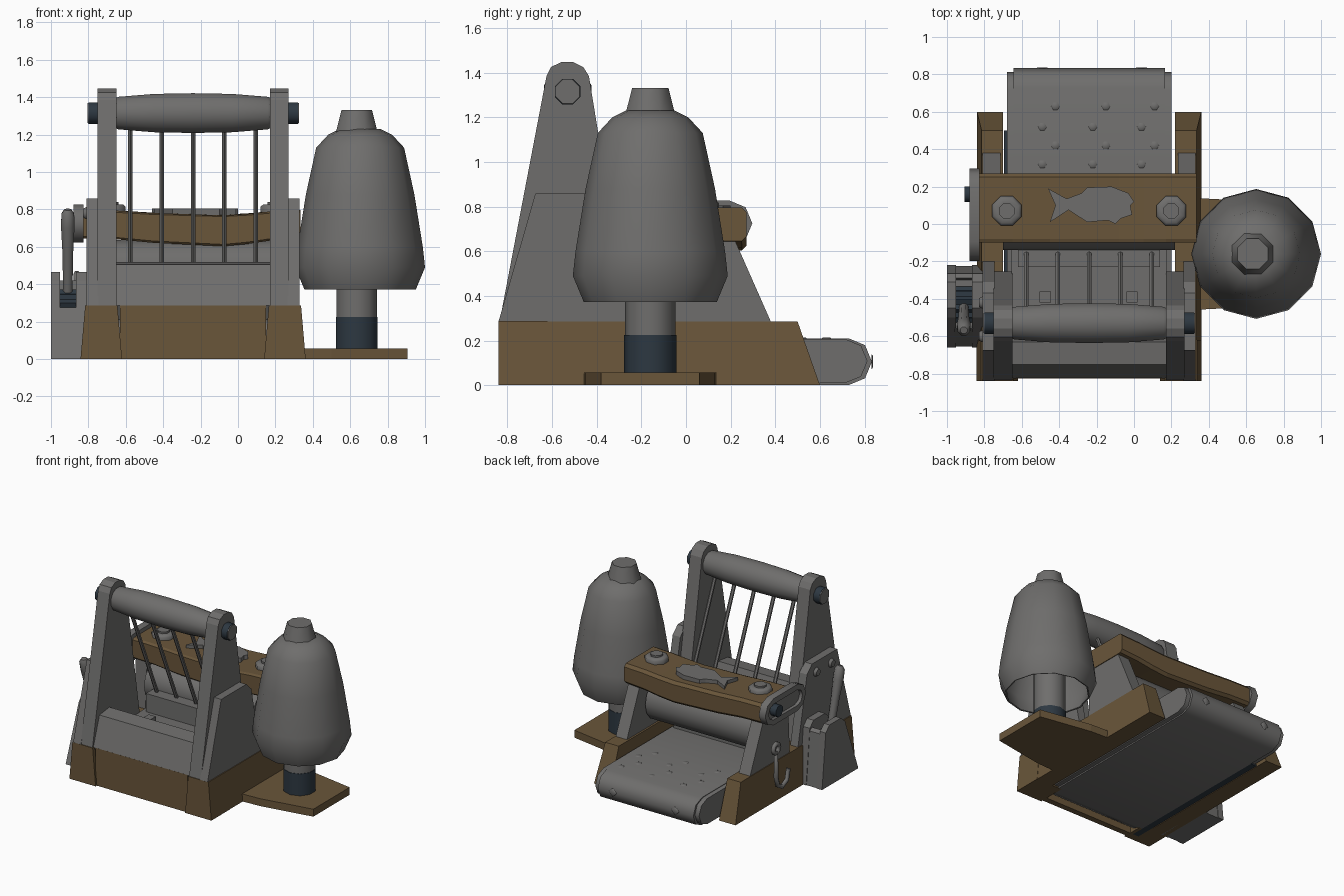
import bpy, bmesh, math
from mathutils import Vector, Matrix

cube = bpy.data.objects.get("Cube")
if cube:
    bpy.data.objects.remove(cube, do_unlink=True)


def material(name, rgb):
    m = bpy.data.materials.new(name)
    m.use_nodes = True
    m.diffuse_color = (*rgb, 1)
    m.node_tree.nodes["Principled BSDF"].inputs["Base Color"].default_value = (*rgb, 1)
    return m


METAL = material("grey metal", (0.158, 0.155, 0.151))
WOOD = material("brown wood", (0.142, 0.092, 0.042))
DARK = material("dark blue steel", (0.026, 0.039, 0.053))
smooth_parts = []


def finish(name, bm, mat, smooth=False):
    bmesh.ops.recalc_face_normals(bm, faces=bm.faces)
    me = bpy.data.meshes.new(name)
    bm.to_mesh(me)
    bm.free()
    me.materials.append(mat)
    ob = bpy.data.objects.new(name, me)
    bpy.context.collection.objects.link(ob)
    if smooth:
        smooth_parts.append(ob)
    return ob


def loft(name, rings, mat, smooth=False):
    """Skin a list of equal-length point rings and cap both ends."""
    bm = bmesh.new()
    vs = [[bm.verts.new(p) for p in ring] for ring in rings]
    n = len(vs[0])
    for a, b in zip(vs, vs[1:]):
        for i in range(n):
            bm.faces.new((a[i], a[(i + 1) % n], b[(i + 1) % n], b[i]))
    bm.faces.new(vs[0][::-1])
    bm.faces.new(vs[-1])
    return finish(name, bm, mat, smooth)


def prism(name, pts, axis, lo, hi, mat, smooth=False):
    """Extrude a 2D outline along x (y,z) or z (x,y)."""
    put = {"x": lambda p, t: (t, p[0], p[1]),
           "z": lambda p, t: (p[0], p[1], t)}[axis]
    return loft(name, [[put(p, t) for p in pts] for t in (lo, hi)], mat, smooth)


def box(name, x, y, z, mat):
    return prism(name, [(x[0], y[0]), (x[1], y[0]), (x[1], y[1]), (x[0], y[1])], "z", *z, mat)


def lathe(name, profile, n, loc, direction, mat, turn=0.5):
    """Spin (radius, distance) pairs round a direction through loc."""
    rot = Vector((0, 0, 1)).rotation_difference(Vector(direction)).to_matrix().to_4x4()
    m = Matrix.Translation(loc) @ rot
    ang = [2 * math.pi * (i + turn) / n for i in range(n)]
    rings = [[m @ Vector((r * math.cos(a), r * math.sin(a), d)) for a in ang] for r, d in profile]
    return loft(name, rings, mat, True)


def rod(name, a, b, r, n, mat):
    d = Vector(b) - Vector(a)
    return lathe(name, [(r, 0), (r, d.length)], n, a, d.normalized(), mat)


def stadium(y0, y1, z, r, seg=4):
    pts = [(y1 + r * math.cos(a), z + r * math.sin(a))
           for a in [math.pi * (i / seg - 0.5) for i in range(seg + 1)]]
    return pts + [(y0 + y1 - y, 2 * z - zz) for y, zz in pts]


CX = -0.24  # middle plane of the press frame

# Wooden base, frame plates and roller arms, repeated on each side
for side, s in (("right", -1), ("left", 1)):
    def X(d):
        return CX + s * d

    rail = prism(side + "_base_rail", [(-0.84, 0), (0.60, 0), (0.50, 0.285), (-0.84, 0.285)],
                 "x", X(0.46), X(0.60), WOOD)
    post = prism(side + "_front_post", [(-0.84, 0), (-0.62, 0), (-0.62, 0.287), (-0.84, 0.287)],
                 "x", X(0.38), X(0.602), WOOD)
    for v in list(rail.data.vertices) + list(post.data.vertices):
        if v.co.z > 0.2:
            v.co.x += 0.025 * s if abs(v.co.x - CX) < 0.4 else (-0.025 * s if abs(v.co.x - CX) > 0.5 else 0)
    prism(side + "_roller_arm", [(-0.835, 0.285), (-0.255, 0.285), (-0.435, 1.385), (-0.46, 1.425), (-0.505, 1.447),
                                 (-0.56, 1.447), (-0.605, 1.425), (-0.625, 1.385)], "x", X(0.41), X(0.51), METAL)
    prism(side + "_outer_plate", [(-0.84, 0.285), (-0.20, 0.285), (-0.31, 0.80), (-0.37, 0.858),
                                  (-0.675, 0.858)], "x", X(0.505), X(0.57), METAL)
    prism(side + "_beam_support", [(-0.10, 0.285), (0.38, 0.285), (0.21, 0.67), (-0.08, 0.67)],
          "x", X(0.475), X(0.57), METAL)
    # Bolt on top of the beam
    lathe(side + "_beam_bolt", [(0.085, 0), (0.085, 0.03), (0.07, 0.042), (0.045, 0.042), (0.045, 0.055)],
          8, (X(0.44), 0.07, 0.785), (0, 0, 1), METAL)
    # Conveyor side plate and grey cap on the roller axle
    prism(side + "_conveyor_plate", stadium(-0.65, 0.715, 0.108, 0.098), "x", X(0.40), X(0.44), METAL, True)
    lathe(side + "_axle_cap", [(0.06, 0), (0.058, 0.006)], 8, (X(0.559), -0.53, 1.315), (s, 0, 0), METAL)

# Dark runner under the conveyor edge
box("under_runner", (-0.695, -0.645), (-0.78, 0.50), (0, 0.012), DARK)

# Bolts on the lever side only
for k, y in enumerate((-0.60, -0.42)):
    lathe(f"plate_bolt_{k}", [(0.035, 0), (0.025, 0.02)], 8, (-0.81, y, 0.78), (-1, 0, 0), METAL)

box("front_board", (-0.63, 0.15), (-0.825, -0.78), (0, 0.287), WOOD)

# Sloping front housing with the tray behind it
prism("front_housing", [(-0.825, 0.285), (-0.75, 0.505), (-0.63, 0.52), (-0.57, 0.34), (-0.10, 0.34),
                        (-0.10, 0.21), (-0.78, 0.21)], "x", -0.655, 0.175, METAL)
for k, x in enumerate((-0.475, -0.01)):
    box(f"tray_block_{k}", (x - 0.03, x + 0.03), (-0.42, -0.36), (0.34, 0.40), METAL)

# Top roller, axle and the row of rods
lathe("top_roller", [(0.085, 0), (0.09, 0.01), (0.106, 0.20), (0.11, 0.41), (0.106, 0.62), (0.09, 0.81), (0.085, 0.82)],
      12, (-0.65, -0.53, 1.315), (1, 0, 0), METAL)
rod("roller_axle", (-0.80, -0.53, 1.315), (0.32, -0.53, 1.315), 0.062, 8, DARK)
for k in range(5):
    x = -0.575 + 0.1675 * k
    rod(f"tension_rod_{k}", (x, -0.50, 1.27), (x, -0.15, 0.45), 0.014, 6, METAL)
box("rod_bar", (-0.62, 0.14), (-0.23, -0.13), (0.34, 0.48), METAL)

# Drum under the beam
rod("press_drum", (-0.70, 0.02, 0.48), (0.22, 0.02, 0.48), 0.16, 14, METAL)

# Worn wooden beam, sagging in the middle
rings = []
for x, sag in ((-0.83, 0), (-0.65, 0.005), (-0.45, 0.024), (-0.08, 0.042), (0.05, 0.03), (0.17, 0.012), (0.335, 0)):
    rings.append([(x, y, z - k * sag) for y, z, k in (
        (-0.10, 0.655, 1), (-0.09, 0.645, 1), (0.25, 0.645, 1), (0.27, 0.665, 1),
        (0.27, 0.775, 0.6), (0.25, 0.797, 0.6), (-0.08, 0.797, 0.7), (-0.10, 0.787, 0.6))])
loft("wooden_beam", rings, WOOD)
fish = [(-0.46, 0.19), (-0.36, 0.135), (-0.28, 0.165), (-0.25, 0.195), (-0.12, 0.20), (-0.03, 0.165), (0, 0.12),
        (-0.02, 0.10), (-0.01, 0.05), (-0.07, 0.03), (-0.10, 0), (-0.14, 0.02), (-0.25, 0.01), (-0.35, 0.075),
        (-0.45, 0.01), (-0.42, 0.10)]
prism("fish_plate", fish, "z", 0.765, 0.806, METAL)

# Slotted link on the beam end
prism("link_plate", stadium(-0.095, 0.195, 0.725, 0.102), "x", -0.855, -0.825, METAL, True)
outer, inner = stadium(-0.095, 0.195, 0.725, 0.102), stadium(-0.095, 0.195, 0.725, 0.06)
bm = bmesh.new()
loops = [[bm.verts.new((x, *p)) for p in pts] for x, pts in
         ((-0.85, outer), (-0.88, outer), (-0.88, inner), (-0.85, inner))]
for a, b in zip(loops, loops[1:] + loops[:1]):
    for i in range(len(a)):
        j = (i + 1) % len(a)
        bm.faces.new((a[i], a[j], b[j], b[i]))
finish("link_rim", bm, METAL, True)
rod("link_pin", (-0.84, 0.16, 0.725), (-0.905, 0.16, 0.725), 0.045, 8, DARK)

# Conveyor belt with low studs
prism("conveyor_belt", stadium(-0.68, 0.728, 0.105, 0.105), "x", -0.645, 0.165, METAL, True)
for row, y in enumerate((0.32, 0.42, 0.52, 0.63)):
    for col, x in enumerate((-0.49, -0.22, 0.04)):
        lathe(f"belt_stud_{row}_{col}", [(0.025, 0), (0.02, 0.005)], 6,
              (x + 0.07 * (row % 2), y, 0.208), (0, 0, 1), METAL, 0)
for k, x in enumerate((-0.49, 0.04)):
    lathe(f"belt_end_stud_{k}", [(0.035, 0), (0.025, 0.007)], 4, (x, 0.831, 0.105), (0, 1, 0), METAL, 0)

# Hollow bell on its post and wooden foot
prism("bell_foot", [(0.30, -0.46), (0.50, -0.45), (0.905, -0.38), (0.905, 0.06), (0.50, 0.13), (0.30, 0.14)],
      "z", 0, 0.057, WOOD)
lathe("bell_collar", [(0.117, 0.05), (0.117, 0.225)], 10, (0.635, -0.16, 0), (0, 0, 1), DARK)
lathe("bell_post", [(0.114, 0.22), (0.114, 1.12)], 10, (0.635, -0.16, 0), (0, 0, 1), METAL)
lathe("bell", [(0.12, 1.17), (0.21, 1.11), (0.325, 0.50), (0.288, 0.375), (0.298, 0.372), (0.347, 0.49),
               (0.335, 0.60), (0.29, 0.88), (0.235, 1.13), (0.17, 1.20), (0.11, 1.23)],
      12, (0.653, -0.16, 0), (0, 0, 1), METAL, 0)
lathe("bell_cap", [(0.12, 1.215), (0.088, 1.332)], 8, (0.635, -0.16, 0), (0, 0, 1), METAL)

# Lever housing: two sloping cheeks, a lower block and a dark toothed wheel
cheek = [(-0.66, 0), (-0.22, 0), (-0.265, 0.42), (-0.31, 0.465), (-0.45, 0.465), (-0.50, 0.42)]
prism("lever_cheek_outer", cheek, "x", -1.0, -0.953, METAL)
prism("lever_cheek_inner", cheek, "x", -0.865, -0.80, METAL)
prism("lever_block", [(-0.655, 0), (-0.225, 0), (-0.265, 0.40), (-0.29, 0.42), (-0.30, 0.275), (-0.56, 0.275)],
      "x", -0.96, -0.86, METAL)
wheel = [(-0.43 + r * math.cos(a), 0.275 + r * math.sin(a)) for r, a in
         [(0.10 if i % 2 else 0.085, math.pi * i / 12) for i in range(24)]]
prism("lever_wheel", wheel, "x", -0.952, -0.866, DARK)
lathe("lever_handle", [(0.027, 0), (0.031, 0.22), (0.039, 0.36), (0.037, 0.43), (0.02, 0.455)],
      8, (-0.91, -0.45, 0.36), Vector((0, -0.27, 1)).normalized(), METAL)

# Hanging hook on the side of the base
path = [(0.14 + 0.035 * math.sin(a), 0.42 - 0.035 * math.cos(a)) for a in [math.pi * i / 4 for i in range(9)]]
path += [(0.14, 0.20), (0.12, 0.13), (0.07, 0.10), (0.01, 0.13), (-0.01, 0.21)]
cu = bpy.data.curves.new("hook", "CURVE")
cu.dimensions = "3D"
cu.bevel_depth = 0.018
cu.bevel_resolution = 1
cu.use_fill_caps = True
sp = cu.splines.new("POLY")
sp.points.add(len(path) - 1)
for p, (y, z) in zip(sp.points, path):
    p.co = (-0.862, y, z, 1)
cu.materials.append(METAL)
bpy.context.collection.objects.link(bpy.data.objects.new("hook", cu))

# Soft shading on the turned parts
bpy.ops.object.select_all(action="DESELECT")
for ob in smooth_parts:
    ob.select_set(True)
bpy.context.view_layer.objects.active = smooth_parts[0]
bpy.ops.object.shade_smooth_by_angle(angle=math.radians(50))
